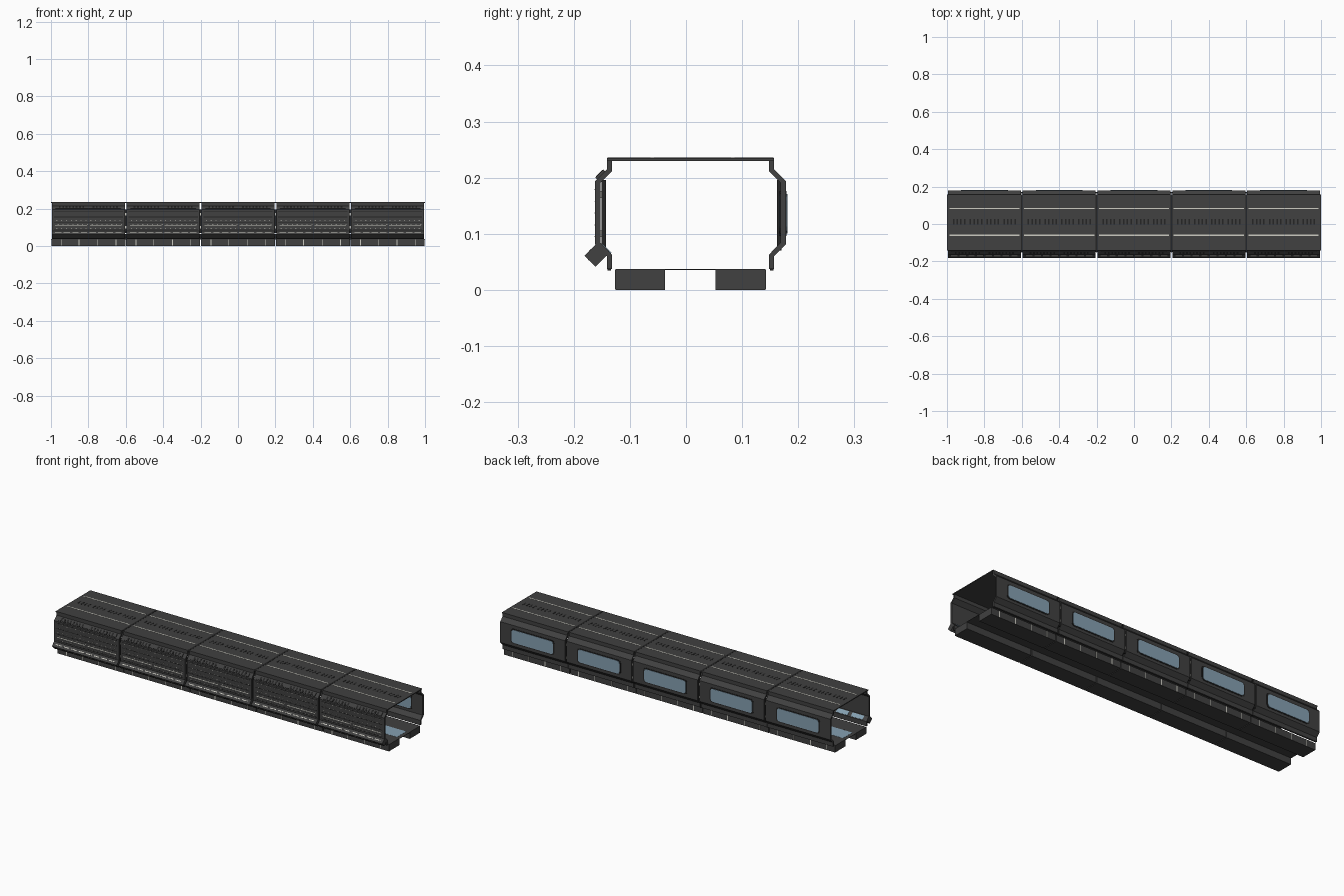
import bpy, bmesh, math
from mathutils import Matrix

if "Cube" in bpy.data.objects:
    bpy.data.objects.remove(bpy.data.objects["Cube"])

P = 0.4          # module pitch
X0 = -0.8        # centre of the first module
YC = 0.008       # mirror plane of the cross-section


def mat(name, rgb):
    m = bpy.data.materials.new(name)
    m.diffuse_color = (*rgb, 1)
    m.use_nodes = True
    m.node_tree.nodes["Principled BSDF"].inputs["Base Color"].default_value = m.diffuse_color
    return m


BODY = mat("charcoal", (0.052, 0.052, 0.052))
DARK = mat("near_black", (0.018, 0.018, 0.018))
GLASS = mat("blue_glass", (0.235, 0.352, 0.445))
PALE = mat("pale_trim", (0.62, 0.61, 0.55))


def my(y):
    return 2 * YC - y


def box(bm, x, y, z, sx, sy, sz, rot=0):
    m = (Matrix.Translation((x, y, z)) @ Matrix.Rotation(math.radians(rot), 4, 'X')
         @ Matrix.Diagonal((sx, sy, sz, 1)))
    bmesh.ops.create_cube(bm, size=1, matrix=m)


def prism(bm, pts, a, axis='X', d=0.0):
    # extrude a closed 2D outline from a to a+d along X (y,z points) or Y (x,z points)
    def put(p):
        return (a, p[0], p[1]) if axis == 'X' else (p[0], a, p[1])
    f = bm.faces.new([bm.verts.new(put(p)) for p in pts])
    r = bmesh.ops.extrude_face_region(bm, geom=[f])
    vs = [v for v in r['geom'] if isinstance(v, bmesh.types.BMVert)]
    bmesh.ops.translate(bm, verts=vs, vec=(d, 0, 0) if axis == 'X' else (0, d, 0))


def part(name, material, build, count=5):
    # one module's part, repeated along the corridor
    bm = bmesh.new()
    build(bm)
    bmesh.ops.recalc_face_normals(bm, faces=bm.faces)
    me = bpy.data.meshes.new(name)
    bm.to_mesh(me)
    bm.free()
    me.materials.append(material)
    ob = bpy.data.objects.new(name, me)
    bpy.context.collection.objects.link(ob)
    arr = ob.modifiers.new("modules", 'ARRAY')
    arr.count = count
    arr.use_relative_offset = False
    arr.use_constant_offset = True
    arr.constant_offset_displace = (P, 0, 0)


# Side walls: bent slab profile
WALL = [(-.141, .235), (-.141, .215), (-.162, .194), (-.162, .081), (-.141, .060), (-.141, .037),
        (-.132, .037), (-.132, .063), (-.152, .084), (-.152, .191), (-.132, .211), (-.132, .235)]
part("front_wall", BODY, lambda bm: prism(bm, WALL, X0 - .195, 'X', .39))
part("back_wall", BODY, lambda bm: prism(bm, [(my(y), z) for y, z in WALL], X0 - .195, 'X', .39))

# Roof slab and its light lines
part("roof", BODY, lambda bm: box(bm, X0, YC, .2325, P, .298, .005))


def roof_lines(bm):
    for y in (-.06, .083):
        box(bm, X0, y, .2352, .375, .006, .001)


part("roof_light_line", PALE, roof_lines)


def roof_slots(bm):
    for g in (-.135, -.045, .045, .135):
        for i in range(4):
            box(bm, X0 + g + (i - 1.5) * .02, .012, .2352, .008, .028, .001)


part("roof_slot", DARK, roof_slots)


# Floor: two raised side blocks and a middle plate
def floor_blocks(bm):
    for y in (-.0815, my(-.0815)):
        box(bm, X0, y, .0185, .396, .089, .037)


part("floor_block", BODY, floor_blocks)
part("floor_plate", BODY, lambda bm: box(bm, X0, YC, .0362, P, .092, .0015))
part("floor_glass", GLASS, lambda bm: box(bm, X0, YC, .0372, .36, .08, .001))


def floor_ticks(bm):
    for y in (-.126, my(-.126)):
        for x in (-.145, -.05, .05, .148):
            box(bm, X0 + x, y, .0185, .004, .001, .034)


part("floor_tick", PALE, floor_ticks)


# Back window: chamfered outline, frame and glass through the wall
def window(w, h, c, y, d):
    pts = []
    for sx, sz in ((1, 1), (-1, 1), (-1, -1), (1, -1)):
        corner = [(sx * w, sz * (h - c)), (sx * (w - .3 * c), sz * (h - .3 * c)), (sx * (w - c), sz * h)]
        pts += corner if sx * sz > 0 else corner[::-1]
    return lambda bm: prism(bm, [(X0 + a, .136 + b) for a, b in pts], y, 'Y', d)


part("window_frame", DARK, window(.132, .040, .014, .167, .0125))
part("window_glass", GLASS, window(.125, .035, .012, .166, .015))


# Vent strip on the upper front bend
part("vent_strip", BODY, lambda bm: box(bm, X0, -.1525, .2055, .35, .020, .006, 45))


def vents(bm):
    for g in (-.09, .09):
        for i in range(8):
            box(bm, X0 + g + (i - 3.5) * .018, -.1548, .2078, .009, .016, .001, 45)


part("vent_slot", DARK, vents)

# Square conduit along the lower front edge
part("conduit", BODY, lambda bm: box(bm, X0, -.161, .061, .39, .028, .028, 45))


def conduit_lights(bm):
    for i in range(8):
        x = X0 + (i - 3.5) * .046
        box(bm, x, -.171, .071, .034, .004, .001, 45)
        box(bm, x + .006, -.1735, .0535, .024, .001, .003, 45)


part("conduit_light", PALE, conduit_lights)


# Front wall: light line, studs and panel grooves
def wall_lights(bm):
    for s in (-1, 1):
        box(bm, X0 + s * .093, -.162, .108, .17, .001, .004)
    for r in range(5):
        for i in range(14):
            box(bm, X0 + (i - 6.5) * .026 + (r % 2) * .008, -.162, .095 + r * .021, .006, .003, .0015)


part("wall_light", PALE, wall_lights)


def grooves(bm):
    for z in (.089, .125, .155, .185):
        box(bm, X0, -.162, z, .37, .001, .003)


part("wall_groove", DARK, grooves)


# Blue panels on the inner lower bend of the front wall
def inner_panels(bm):
    for i in range(4):
        box(bm, X0 + (i - 1.5) * .09, -.1415, .0735, .07, .022, .002, -45)


part("inner_panel", GLASS, inner_panels)


# Joints between modules: inset pillars, roof seams and bright clips
def pillars(bm):
    for y in (-.147, my(-.150)):
        box(bm, X0 + P / 2, y, .133, .012, .008, .125)
    for y in (-.1365, my(-.1365)):
        box(bm, X0 + P / 2, y, .05, .012, .006, .03)


part("joint_pillar", DARK, pillars, 4)
part("roof_seam", DARK, lambda bm: box(bm, X0 + P / 2, YC, .2352, .010, .296, .001), 4)


def clips(bm):
    for z in (.1, .17):
        for y in (-.1515, my(-.1545)):
            box(bm, X0 + P / 2, y, z, .006, .002, .012)


part("joint_clip", PALE, clips, 4)
